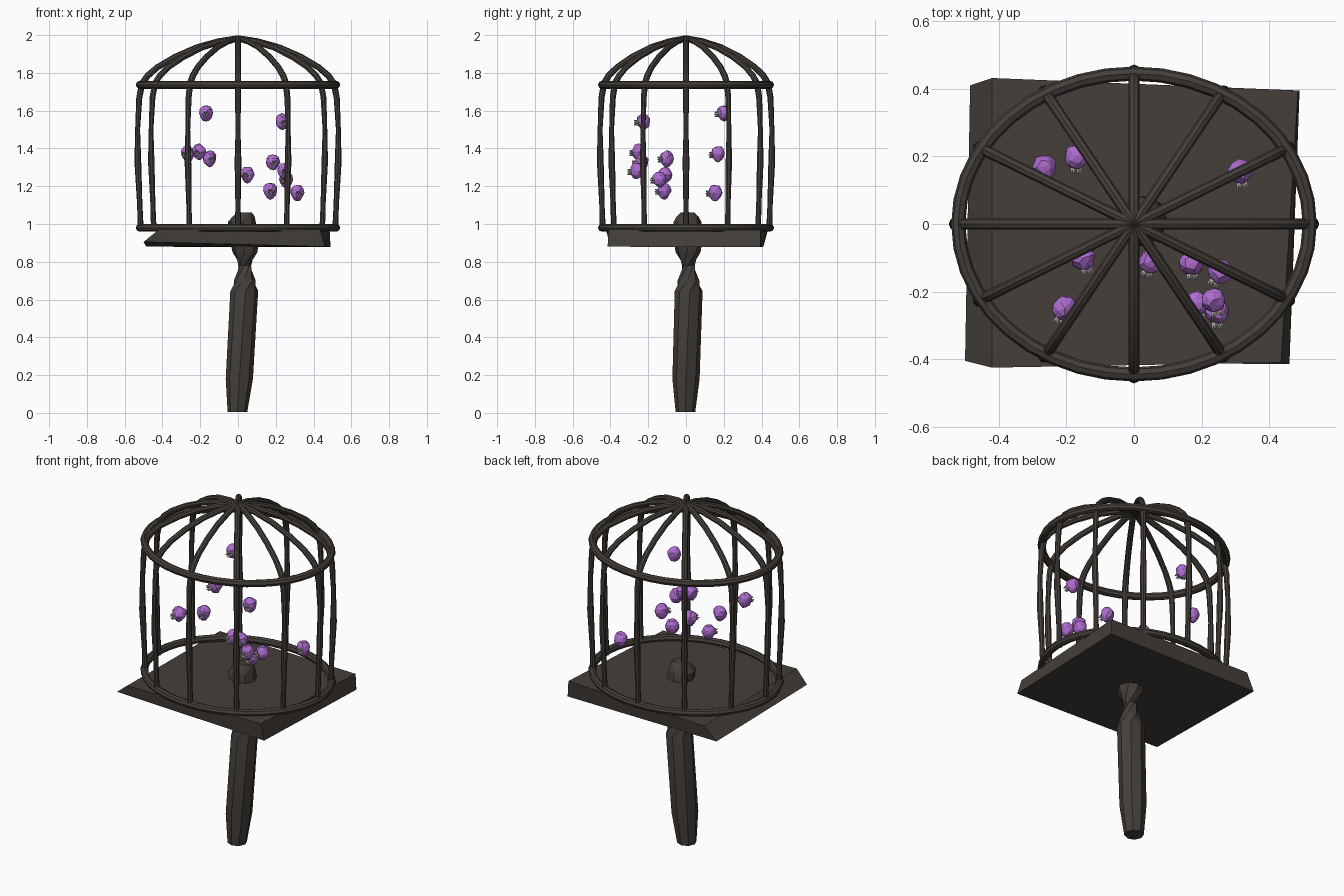
import bpy, bmesh, math, random
from mathutils import Vector, Matrix

if "Cube" in bpy.data.objects:
    bpy.data.objects.remove(bpy.data.objects["Cube"])

random.seed(4)
RX, RY = 0.52, 0.445          # cage half-widths


def material(name, rgb):
    m = bpy.data.materials.new(name)
    m.diffuse_color = (*rgb, 1)
    m.use_nodes = True
    m.node_tree.nodes["Principled BSDF"].inputs["Base Color"].default_value = m.diffuse_color
    return m


IRON = material("dark_iron", (0.058, 0.049, 0.041))
PURPLE = material("purple", (0.42, 0.15, 0.62))
PALE = material("pale_grey", (0.52, 0.48, 0.50))


def finish(bm, name, mats, smooth=False):
    bmesh.ops.recalc_face_normals(bm, faces=bm.faces[:])
    me = bpy.data.meshes.new(name)
    bm.to_mesh(me)
    bm.free()
    ob = bpy.data.objects.new(name, me)
    bpy.context.collection.objects.link(ob)
    for m in mats:
        me.materials.append(m)
    if smooth:
        bpy.context.view_layer.objects.active = ob
        ob.select_set(True)
        bpy.ops.object.shade_smooth_by_angle(angle=math.radians(40))
        ob.select_set(False)
    return ob


def loft(bm, rings):
    """Skin a list of point rings and cap both ends."""
    loops = [[bm.verts.new(p) for p in ring] for ring in rings]
    n = len(loops[0])
    for a, b in zip(loops, loops[1:]):
        for i in range(n):
            j = (i + 1) % n
            bm.faces.new((a[i], a[j], b[j], b[i]))
    bm.faces.new(loops[0][::-1])
    bm.faces.new(loops[-1])


# Handle: eight-sided, twisted at the neck, ending in a knob above the floor
handle = [  # x, y, z, half-width, twist in degrees
    (-0.003, -0.003, 0.005, 0.052, 0), (0.007, 0.0, 0.18, 0.072, 0),
    (0.033, 0.014, 0.645, 0.074, 5), (0.036, 0.013, 0.70, 0.058, 40),
    (0.036, 0.013, 0.78, 0.034, 85), (0.037, 0.011, 0.85, 0.066, 130),
    (0.035, 0.011, 0.90, 0.074, 135), (0.020, 0.008, 1.01, 0.074, 135),
    (0.030, 0.008, 1.04, 0.058, 135), (0.038, 0.008, 1.062, 0.034, 135)]
bm = bmesh.new()
loft(bm, [[(x + r * math.cos(math.radians(t) + i * math.pi / 4),
            y + r * math.sin(math.radians(t) + i * math.pi / 4), z)
           for i in range(8)] for x, y, z, r, t in handle])
finish(bm, "handle", [IRON], True)

# Floor slab: uneven, slanted block
bm = bmesh.new()
loft(bm, [
    [(-0.50, -0.405, 0.905), (0.46, -0.415, 0.88), (0.49, 0.395, 0.877), (-0.485, 0.41, 0.88)],
    [(-0.42, -0.425, 0.970), (0.435, -0.41, 0.97), (0.485, 0.395, 0.968), (-0.42, 0.432, 0.962)]])
finish(bm, "floor_slab", [IRON])

# Lower and upper hoops
for name, z in (("lower_hoop", 0.98), ("upper_hoop", 1.737)):
    bm = bmesh.new()
    seg, sides, r = 40, 8, 0.021
    grid = []
    for i in range(seg):
        a = math.tau * i / seg
        grid.append([bm.verts.new(((RX + r * math.cos(b)) * math.cos(a),
                                   (RY + r * math.cos(b)) * math.sin(a),
                                   z + r * math.sin(b)))
                     for b in (math.tau * j / sides for j in range(sides))])
    for i in range(seg):
        for j in range(sides):
            p, q, k = grid[i], grid[(i + 1) % seg], (j + 1) % sides
            bm.faces.new((p[j], q[j], q[k], p[k]))
    finish(bm, name, [IRON], True)

# Twelve bars curving in to the apex: fraction of cage radius, height, thickness
profile = [(0.99, 0.965, 0.016), (1.0, 1.10, 0.014), (1.02, 1.33, 0.018),
           (1.022, 1.50, 0.013), (1.005, 1.67, 0.016), (0.975, 1.745, 0.017),
           (0.92, 1.785, 0.017), (0.82, 1.83, 0.016), (0.64, 1.885, 0.016),
           (0.42, 1.935, 0.016), (0.20, 1.967, 0.016), (0.0, 1.983, 0.016)]
for k in range(12):
    a = math.tau * k / 12
    rim = Vector((RX * math.cos(a), RY * math.sin(a), 0))
    pts = [rim * f + Vector((0, 0, z)) for f, z, _ in profile]
    side = rim.cross(Vector((0, 0, 1))).normalized()
    rings = []
    for i, p in enumerate(pts):
        t = (pts[min(i + 1, len(pts) - 1)] - pts[max(i - 1, 0)]).normalized()
        u = t.cross(side)
        r = profile[i][2]
        rings.append([p + r * (side * math.cos(b) + u * math.sin(b))
                      for b in (math.tau * j / 8 for j in range(8))])
    bm = bmesh.new()
    loft(bm, rings)
    finish(bm, f"bar_{k + 1}", [IRON], True)

# Floating buds: faceted body wider at the top, with a pale tuft at the front
buds = [(-.17, .20, 1.585), (.235, -.225, 1.54), (-.265, .17, 1.37), (-.205, -.25, 1.38),
        (-.15, -.10, 1.345), (.185, -.235, 1.325), (.245, -.26, 1.28), (.05, -.11, 1.26),
        (.255, -.14, 1.235), (.17, -.115, 1.175), (.315, .155, 1.165)]
for n, pos in enumerate(buds):
    bm = bmesh.new()
    bmesh.ops.create_icosphere(bm, subdivisions=2, radius=0.037)
    for v in bm.verts:
        v.co *= random.uniform(0.9, 1.08)
        w = 1.0 + 5.0 * min(v.co.z, 0.01) if v.co.z < 0.01 else 1.05
        v.co = Vector((v.co.x * w, v.co.y * w, v.co.z * 1.2))
    # tuft of short pale spikes
    for i in range(6):
        b = math.tau * i / 6
        off = Vector((0.011 * math.cos(b), 0, 0.011 * math.sin(b)))
        tilt = Vector((off.x * 25, -1, off.z * 25)).to_track_quat('Z', 'Y').to_matrix().to_4x4()
        made = bmesh.ops.create_cone(bm, cap_ends=True, segments=4, radius1=0.009,
                                     radius2=0.003, depth=0.026,
                                     matrix=Matrix.Translation(off + Vector((0, -0.037, -0.004))) @ tilt)
        for f in {f for v in made["verts"] for f in v.link_faces}:
            f.material_index = 1
    ob = finish(bm, f"bud_{n + 1}", [PURPLE, PALE])
    ob.location = pos
    ob.rotation_euler = (0, 0, random.uniform(-0.5, 0.3))
